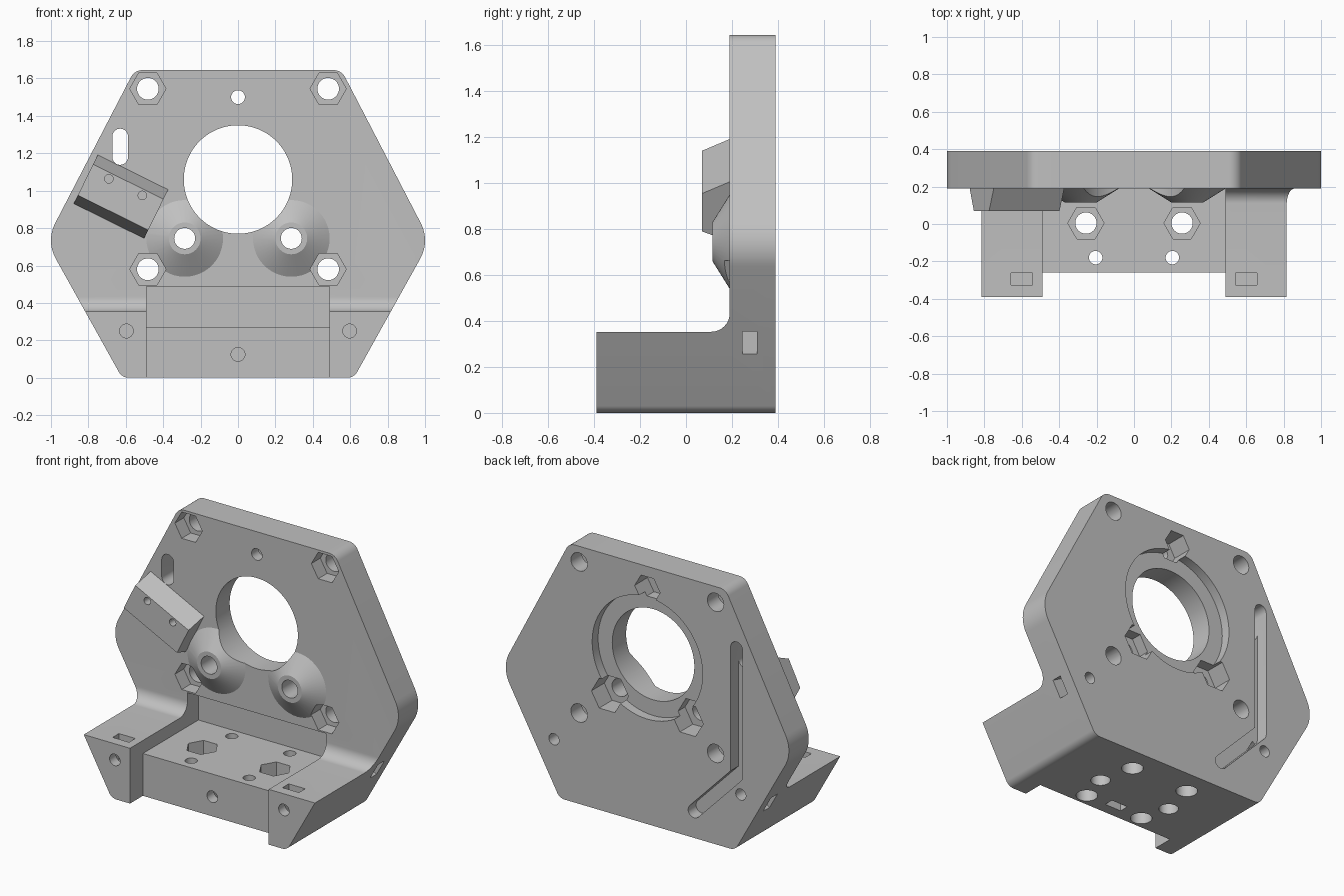
import bpy
import bmesh
from math import sin, cos, pi, tan, radians
from mathutils import Vector

cube = bpy.data.objects.get("Cube")
if cube:
    bpy.data.objects.remove(cube)

grey = bpy.data.materials.new("matte grey")
grey.use_nodes = True
colour = (0.527, 0.527, 0.527, 1)
grey.diffuse_color = colour
grey.node_tree.nodes["Principled BSDF"].inputs["Base Color"].default_value = colour


def place(axis, a, b, depth):
    """Put a 2D profile point into space, with depth along the axis."""
    return {"x": (depth, a, b), "y": (a, depth, b), "z": (a, b, depth)}[axis]


def loft(name, lower, upper, axis, lo, hi):
    """Solid between two matching profiles."""
    bm = bmesh.new()
    low = [bm.verts.new(place(axis, p[0], p[1], lo)) for p in lower]
    high = [bm.verts.new(place(axis, p[0], p[1], hi)) for p in upper]
    bm.faces.new(low)
    bm.faces.new(high)
    n = len(low)
    for i in range(n):
        j = (i + 1) % n
        bm.faces.new((low[i], low[j], high[j], high[i]))
    bmesh.ops.recalc_face_normals(bm, faces=bm.faces)
    mesh = bpy.data.meshes.new(name)
    bm.to_mesh(mesh)
    bm.free()
    mesh.materials.append(grey)
    obj = bpy.data.objects.new(name, mesh)
    bpy.context.collection.objects.link(obj)
    return obj


def prism(name, pts, axis, lo, hi):
    return loft(name, pts, pts, axis, lo, hi)


def ring(a, b, r, n=32):
    return [(a + r * cos(2 * pi * i / n), b + r * sin(2 * pi * i / n)) for i in range(n)]


def rect(a0, b0, a1, b1):
    return [(a0, b0), (a1, b0), (a1, b1), (a0, b1)]


def capsule(p, q, r, n=10):
    """Slot outline with round ends."""
    p, q = Vector(p), Vector(q)
    d = (q - p).normalized()
    s = Vector((-d.y, d.x))
    pts = []
    for centre, sign in ((q, 1), (p, -1)):
        for i in range(n + 1):
            t = pi * i / n
            pts.append(centre + sign * r * (sin(t) * d - cos(t) * s))
    return pts


def rounded(corners, steps=10):
    """Polygon from (a, b, radius) corners."""
    pts = []
    for i, (a, b, r) in enumerate(corners):
        p = Vector((a, b))
        if r == 0:
            pts.append(p)
            continue
        d1 = (Vector(corners[i - 1][:2]) - p).normalized()
        d2 = (Vector(corners[(i + 1) % len(corners)][:2]) - p).normalized()
        half_angle = d1.angle(d2) / 2
        centre = p + (d1 + d2).normalized() * r / sin(half_angle)
        start = p + d1 * r / tan(half_angle) - centre
        end = p + d2 * r / tan(half_angle) - centre
        for k in range(steps + 1):
            spoke = start.lerp(end, k / steps).normalized()
            pts.append(centre + spoke * r)
    return pts


def combine(target, tool, operation):
    mod = target.modifiers.new("combine", "BOOLEAN")
    mod.operation = operation
    mod.solver = "EXACT"
    mod.object = tool
    bpy.context.view_layer.objects.active = target
    bpy.ops.object.modifier_apply(modifier=mod.name)
    bpy.data.objects.remove(tool)


def cut(pts, axis, lo, hi):
    combine(body, prism("cutter", pts, axis, lo, hi), "DIFFERENCE")


FRONT, BACK, EDGE = 0.19, 0.39, 0.6

# Body: six-sided outline crossed with an L-shaped side profile
half = [(0.62, 0, 0.06), (1.027, 0.731, 0.2), (0.553, 1.645, 0.07)]
outline = half + [(-x, z, r) for x, z, r in reversed(half)]
body = prism("motor_mount", rounded(outline), "y", -0.39, BACK)
side = [(-0.5, -0.1, 0), (0.5, -0.1, 0), (0.5, 1.8, 0), (FRONT, 1.8, 0),
        (FRONT, 0.353, 0.08), (-0.5, 0.353, 0)]
combine(body, prism("side_profile", rounded(side), "x", -1.2, 1.2), "INTERSECT")

# Conical bosses
for s in (-1, 1):
    boss = loft("boss", ring(s * 0.285, 0.745, 0.085, 48),
                ring(s * 0.285, 0.745, 0.237, 48), "y", 0.115, 0.21)
    combine(body, boss, "UNION")

# Tilted sensor block with sloping long sides
tilt = radians(-26.3)
block_centre = Vector((-0.626, 0.968))
along = Vector((cos(tilt), sin(tilt)))
across = Vector((-sin(tilt), cos(tilt)))


def tilted(u, v):
    return block_centre + along * u + across * v


narrow = [tilted(*p) for p in rect(-0.21, -0.095, 0.21, 0.089)]
wide = [tilted(*p) for p in rect(-0.21, -0.153, 0.21, 0.155)]
combine(body, loft("sensor_block", narrow, wide, "y", 0.07, 0.21), "UNION")
for u in (-0.1, 0.1):
    x, z = tilted(u, 0.057)
    cut(ring(x, z, 0.023, 20), "y", 0, 0.17)

# Central bore and rear counterbore
cut(ring(0, 1.06, 0.29, 72), "y", 0, EDGE)
cut(ring(0, 1.06, 0.39, 72), "y", BACK - 0.06, EDGE)

# Wide recess in the base and its step at the front
cut(rect(-0.49, 0.27, 0.49, 0.487), "y", -EDGE, 0.30)
cut(rect(-0.49, -EDGE, 0.49, -0.26), "z", -0.1, 0.5)

# Rear nut pockets and bolt holes around the bore
for x, z, r, nut in ((0, 1.5, 0.037, 0.09), (0.285, 0.745, 0.056, 0.11),
                     (-0.285, 0.745, 0.056, 0.11)):
    cut(ring(x, z, r), "y", 0, EDGE)
    cut(ring(x, z, nut, 6), "y", BACK - 0.13, EDGE)

# Bent wire channel, open to the front at its top
cut(capsule((-0.63, 0.48), (-0.63, 1.29), 0.042), "y", 0.31, EDGE)
cut(capsule((-0.33, 0.17), (-0.63, 0.48), 0.042), "y", 0.31, EDGE)
cut(capsule((-0.63, 1.18), (-0.63, 1.29), 0.042), "y", 0.1, 0.35)

normal = Vector((0.874, -0.486))
slope = Vector((0.486, 0.874))
for s in (-1, 1):
    # Plate corner holes with hexagon pockets
    for z in (0.58, 1.545):
        cut(ring(s * 0.482, z, 0.058), "y", 0, EDGE)
        cut(ring(s * 0.482, z, 0.097, 6), "y", 0, 0.28)
    # Base bolts with hexagon pockets
    cut(ring(s * 0.257, 0.005, 0.057), "z", -0.1, 0.3)
    cut(ring(s * 0.257, 0.005, 0.097, 6), "z", 0.16, 0.3)
    # Small base holes, counterbored from below
    for y in (-0.18, 0.23):
        cut(ring(s * 0.205, y, 0.036), "z", -0.1, 0.3)
        cut(ring(s * 0.205, y, 0.063), "z", -0.1, 0.12)
    # Front holes and nut slots in the arms
    cut(ring(s * 0.597, 0.25, 0.037), "y", -EDGE, -0.18)
    cut(rect(s * 0.6 - 0.058, -0.325, s * 0.6 + 0.058, -0.262), "z", 0.18, 0.5)
    # Rear holes and side nut slots square to the sloping edge
    cut(ring(s * 0.66, 0.365, 0.036), "y", 0.24, EDGE)
    mouth = Vector((0.79, 0.305))
    quad = [mouth + normal * n + slope * t
            for n, t in rect(-0.21, -0.057, 0.1, 0.057)]
    cut([(s * p.x, p.y) for p in quad], "y", 0.245, 0.31)

# Centre front hole and its nut slot from below
cut(ring(0, 0.125, 0.037), "y", -EDGE, -0.08)
cut(rect(-0.058, -0.19, 0.058, -0.13), "z", -0.1, 0.19)

# Smooth the curved surfaces and keep the edges crisp
bpy.ops.object.select_all(action="DESELECT")
body.select_set(True)
bpy.context.view_layer.objects.active = body
bpy.ops.object.shade_smooth_by_angle(angle=radians(30))
